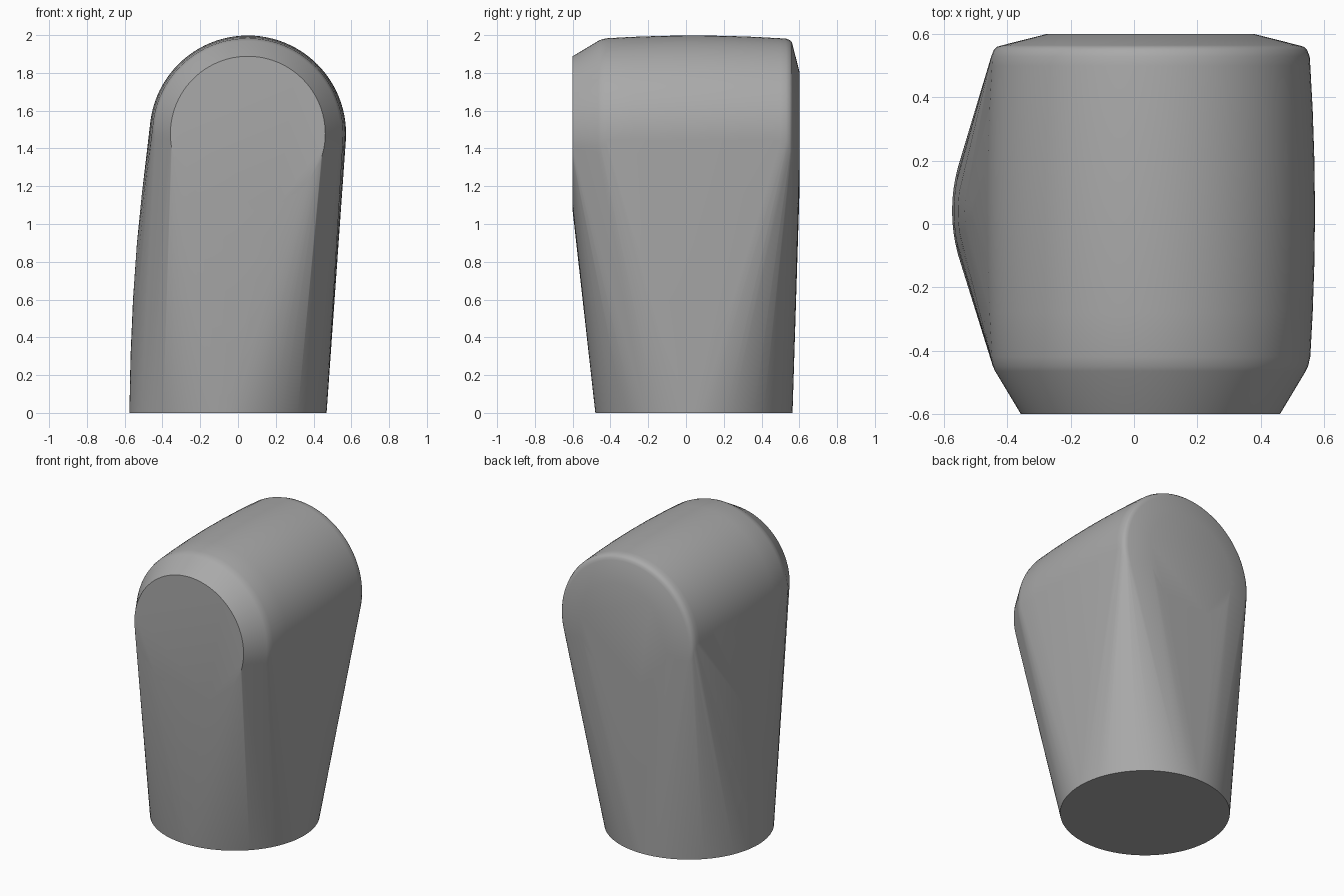
import bpy
import bmesh
from math import sin, cos, pi, radians

if "Cube" in bpy.data.objects:
    bpy.data.objects.remove(bpy.data.objects["Cube"], do_unlink=True)

# Plain grey material
grey = bpy.data.materials.new("plain grey")
grey.use_nodes = True
color = (0.4, 0.4, 0.4, 1)
grey.diffuse_color = color
grey.node_tree.nodes["Principled BSDF"].inputs["Base Color"].default_value = color

SIDES = 96
bm = bmesh.new()


def ring(place):
    for i in range(SIDES):
        a = 2 * pi * i / SIDES
        bm.verts.new(place(cos(a), sin(a)))


# Round foot
ring(lambda c, s: (-0.053 + 0.522 * c, 0.042 + 0.522 * s, 0))

# Barrel-shaped head along y: chamfered front, bulged middle, rounded back
profile = [(-0.6, 0.41), (-0.465, 0.491), (-0.45, 0.498)]
profile += [(y, 0.52 - 0.07 * (y - 0.04) ** 2)
            for y in (-0.42, -0.28, -0.12, 0.04, 0.2, 0.36, 0.5, 0.53)]
profile += [(0.55, 0.495), (0.56, 0.485), (0.565, 0.468), (0.6, 0.33)]
for y, r in profile:
    ring(lambda c, s: (0.052 + r * c, y, 1.478 + r * s))

# Slight belly along the left-hand edge, joining foot and head
for z, x in ((0.3, -0.569), (0.6, -0.556), (0.9, -0.535), (1.15, -0.51), (1.35, -0.485)):
    for k in range(-4, 5):
        dy = 0.03 * k
        bm.verts.new((x + 0.9 * dy * dy, 0.04 + dy, z))

# Skin the rings and merge flat areas
hull = bmesh.ops.convex_hull(bm, input=bm.verts[:], use_existing_faces=False)
bmesh.ops.delete(bm, geom=[v for v in bm.verts if not v.link_faces], context="VERTS")
bmesh.ops.dissolve_limit(bm, angle_limit=radians(0.1), verts=bm.verts[:], edges=bm.edges[:])
bmesh.ops.recalc_face_normals(bm, faces=bm.faces[:])

mesh = bpy.data.meshes.new("rounded_post")
bm.to_mesh(mesh)
bm.free()
mesh.materials.append(grey)
post = bpy.data.objects.new("rounded_post", mesh)
bpy.context.collection.objects.link(post)

bpy.ops.object.select_all(action="DESELECT")
post.select_set(True)
bpy.context.view_layer.objects.active = post
bpy.ops.object.shade_smooth_by_angle(angle=radians(40))
